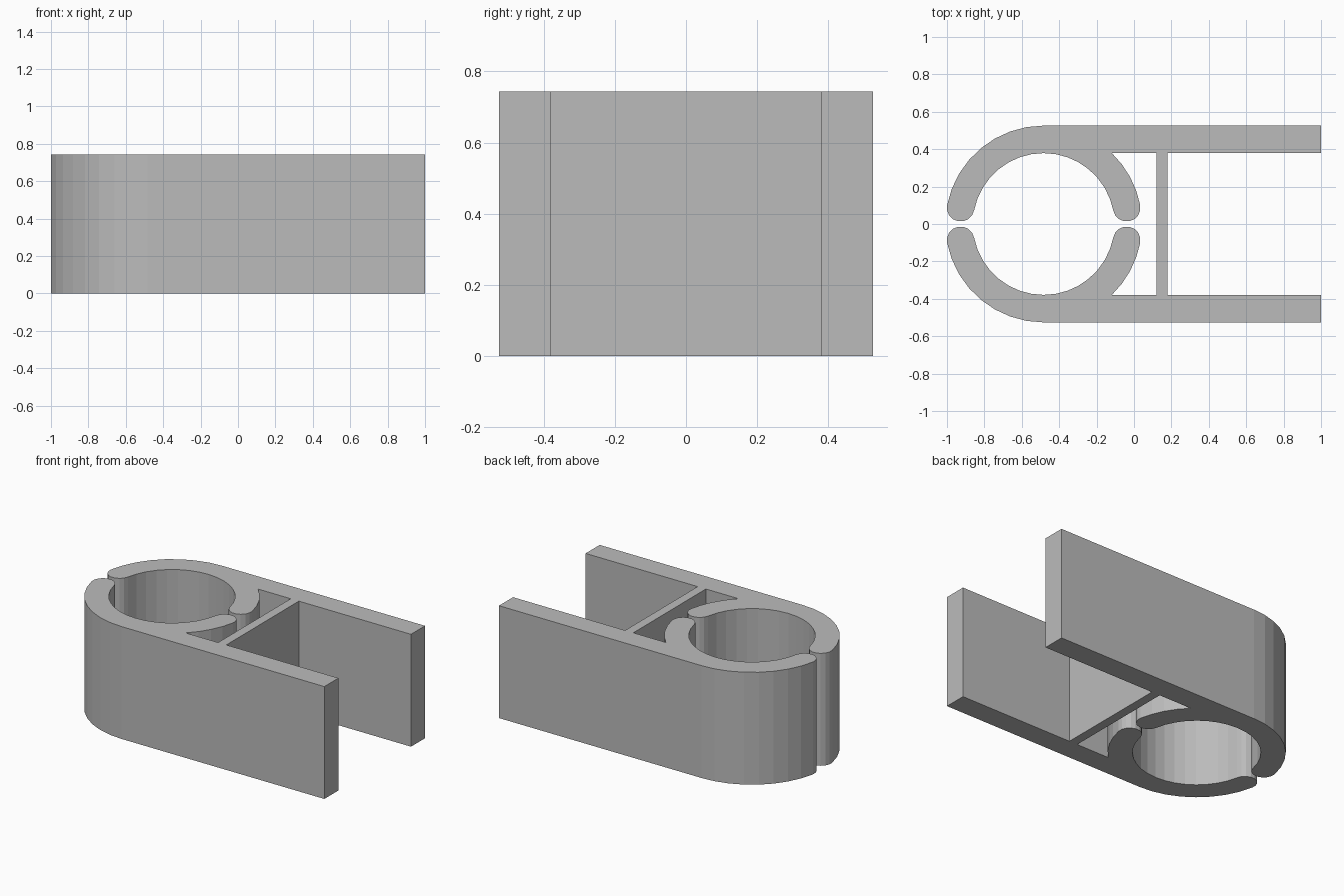
import bpy
import bmesh
from math import asin, cos, sin, degrees, radians

cube = bpy.data.objects.get("Cube")
if cube:
    bpy.data.objects.remove(cube, do_unlink=True)

HEIGHT = 0.743
RING_X = -0.483           # centre of the round clip
OUTER, INNER = 0.526, 0.379
MID, TIP = (OUTER + INNER) / 2, (OUTER - INNER) / 2
TIP_ANGLE = degrees(asin(0.087 / MID))
JOIN_ANGLE = degrees(asin(INNER / OUTER))

grey = bpy.data.materials.new("plain grey")
grey.use_nodes = True
colour = (0.5, 0.5, 0.5, 1)
grey.diffuse_color = colour
grey.node_tree.nodes["Principled BSDF"].inputs["Base Color"].default_value = colour


def arc(cx, cy, radius, start, end, steps):
    angles = [radians(start + (end - start) * i / steps) for i in range(steps + 1)]
    return [(cx + radius * cos(a), cy + radius * sin(a)) for a in angles]


def tip(side):
    """Round end of a jaw; side is 1 for the +x end and -1 for the -x end."""
    a = radians(TIP_ANGLE)
    start = side * TIP_ANGLE
    points = arc(RING_X + side * MID * cos(a), MID * sin(a), TIP, start, start - 180, 8)
    return points[1:-1]


def extrude_profile(name, points):
    bm = bmesh.new()
    face = bm.faces.new([bm.verts.new((x, y, 0)) for x, y in points])
    top = bmesh.ops.extrude_face_region(bm, geom=[face], use_keep_orig=True)
    verts = [v for v in top["geom"] if isinstance(v, bmesh.types.BMVert)]
    bmesh.ops.translate(bm, verts=verts, vec=(0, 0, HEIGHT))
    bmesh.ops.recalc_face_normals(bm, faces=bm.faces)
    mesh = bpy.data.meshes.new(name)
    bm.to_mesh(mesh)
    bm.free()
    mesh.materials.append(grey)
    obj = bpy.data.objects.new(name, mesh)
    bpy.context.collection.objects.link(obj)
    return obj


# Half of the clip: curved jaw running into a straight arm
half = arc(RING_X, 0, OUTER, 180 - TIP_ANGLE, 90, 8)
half += [(1, OUTER), (1, INNER)]
half += arc(RING_X, 0, OUTER, JOIN_ANGLE, TIP_ANGLE, 4)
half += tip(1)
half += arc(RING_X, 0, INNER, TIP_ANGLE, 180 - TIP_ANGLE, 16)
half += tip(-1)

# Two mirrored halves
for name, side in (("back_jaw_and_arm", 1), ("front_jaw_and_arm", -1)):
    extrude_profile(name, [(x, side * y) for x, y in half])

# Thin wall joining the arms
extrude_profile("cross_wall", [(0.12, -INNER), (0.18, -INNER), (0.18, INNER), (0.12, INNER)])
